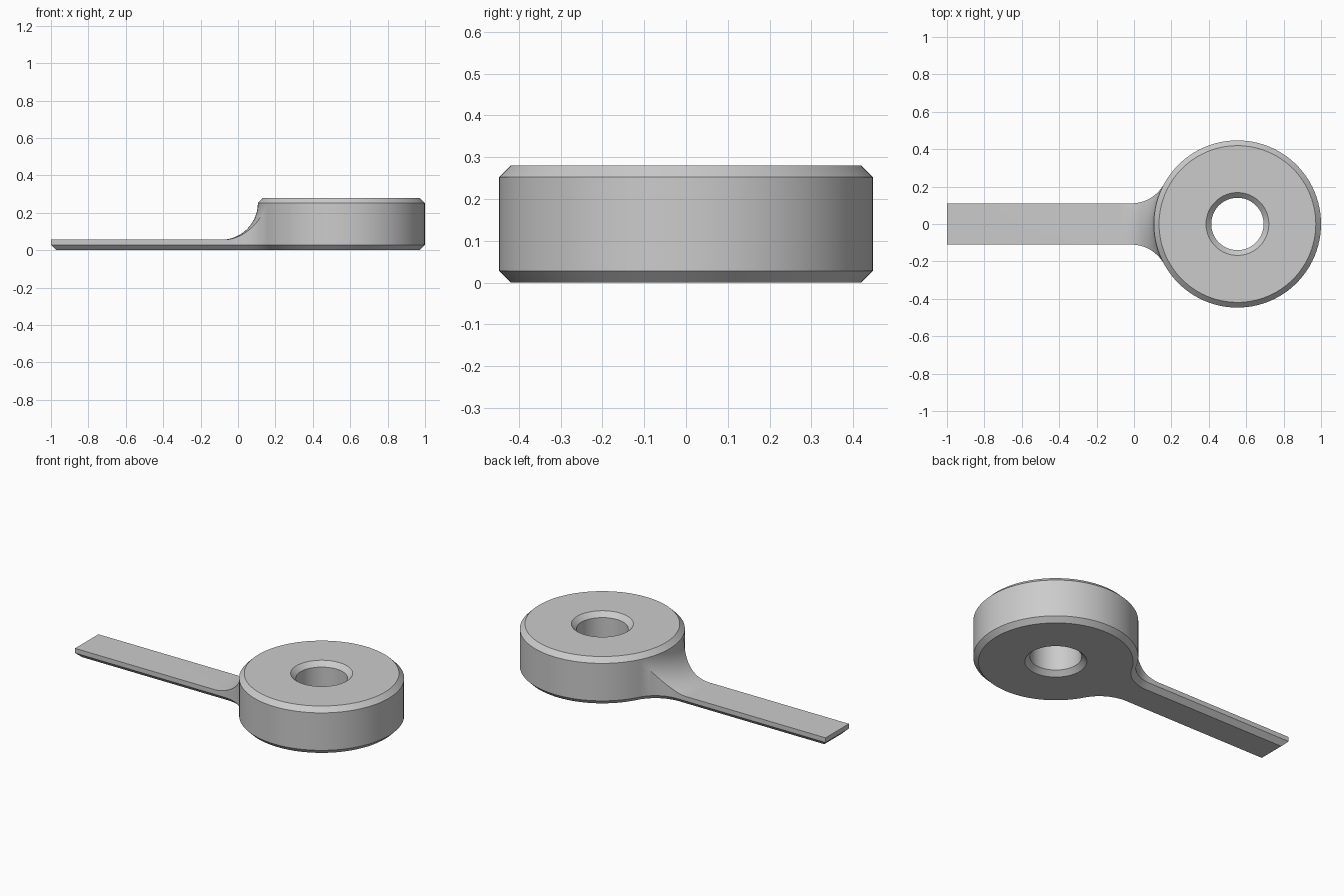
import bpy, bmesh, math

if "Cube" in bpy.data.objects:
    bpy.data.objects.remove(bpy.data.objects["Cube"])

# Main dimensions
CX = 0.553                 # axis of the round head
R, H, HOLE = 0.447, 0.28, 0.14
CH = 0.028                 # chamfer
W, T = 0.11, 0.056         # handle half width and thickness
RF = 0.20                  # plan fillet between handle and head
RV = H - CH - T            # upright fillet from handle to head
N = 16                     # steps across the handle

sin_p = (W + RF) / (R + RF)
phi0 = math.asin(sin_p)
FX, FY = CX - (R + RF) * math.cos(phi0), W + RF   # plan fillet centre

bm = bmesh.new()


def face(points):
    bm.faces.new([bm.verts.new(p) for p in points])


def polar(r, a, z):
    """Point around the head axis; a is measured from the handle direction."""
    return (CX - r * math.cos(a), r * math.sin(a), z)


# Head: chamfered ring, left open where the handle joins
ring = [(HOLE, CH), (HOLE, H - CH), (HOLE + CH, H), (R - CH, H),
        (R, H - CH), (R, CH), (R - CH, 0), (HOLE + CH, 0)]
wedge = [-phi0 + 2 * phi0 * i / N for i in range(N + 1)]
rest = [phi0 + (2 * math.pi - 2 * phi0) * i / 80 for i in range(81)]
for angles, skip in ((wedge, (4, 5)), (rest, ())):
    for a, b in zip(angles, angles[1:]):
        for i, p in enumerate(ring):
            q = ring[(i + 1) % len(ring)]
            if i not in skip:
                face([polar(p[0], a, p[1]), polar(q[0], a, q[1]),
                      polar(q[0], b, q[1]), polar(p[0], b, p[1])])


def arc_row(x, y, z):
    """Row of points across the handle, curved around the head axis."""
    r, a = math.hypot(CX - x, y), math.atan2(y, CX - x)
    return [polar(r, -a + 2 * a * i / N, z) for i in range(N + 1)]


def straight_row(x, w, z):
    return [(x, -w + 2 * w * i / N, z) for i in range(N + 1)]


def section(x, y, bx, by):
    """Closed loop: top row, side edges and narrower bottom row."""
    d = math.hypot(CX - x, y) - R
    z = T
    if d < RV:
        z = H - CH - math.sqrt(max(0, RV ** 2 - (RV - d) ** 2))
    return (arc_row(x, y, z) + [(x, y, CH)]
            + arc_row(bx, by, 0)[::-1] + [(x, -y, CH)])


# Handle: sections run from the head, round the plan fillet, to the far end
loops = []
start = math.pi / 2 - phi0
for i in range(17):
    a = start * (1 - i / 16)
    s, c = math.sin(a), math.cos(a)
    loops.append(section(FX + RF * s, FY - RF * c,
                         FX + (RF + CH) * s, FY - (RF + CH) * c))
x_end = CX - math.sqrt((R + RV) ** 2 - W ** 2)
for i in range(1, 7):
    x = FX + (x_end - FX) * i / 6
    loops.append(section(x, W, x, W - CH))
top, bottom = straight_row(-1, W, T), straight_row(-1 + CH, W - CH, 0)
left, right = (-1, W, CH), (-1, -W, CH)
loops.append(top + [left] + bottom[::-1] + [right])
for l0, l1 in zip(loops, loops[1:]):
    for i in range(len(l0)):
        j = (i + 1) % len(l0)
        face([l0[i], l0[j], l1[j], l1[i]])

# Handle tip: upright face and chamfer
face(top + [left, right])
face(bottom + [left, right])

bmesh.ops.remove_doubles(bm, verts=bm.verts, dist=0.00005)
bmesh.ops.recalc_face_normals(bm, faces=bm.faces)
mesh = bpy.data.meshes.new("ring_with_handle")
bm.to_mesh(mesh)
bm.free()

grey = bpy.data.materials.new("plain grey")
grey.diffuse_color = (0.6, 0.6, 0.6, 1)
grey.use_nodes = True
grey.node_tree.nodes["Principled BSDF"].inputs["Base Color"].default_value = grey.diffuse_color
mesh.materials.append(grey)
obj = bpy.data.objects.new("ring_with_handle", mesh)
bpy.context.collection.objects.link(obj)
bpy.context.view_layer.objects.active = obj
obj.select_set(True)
bpy.ops.object.shade_smooth_by_angle(angle=math.radians(30))
